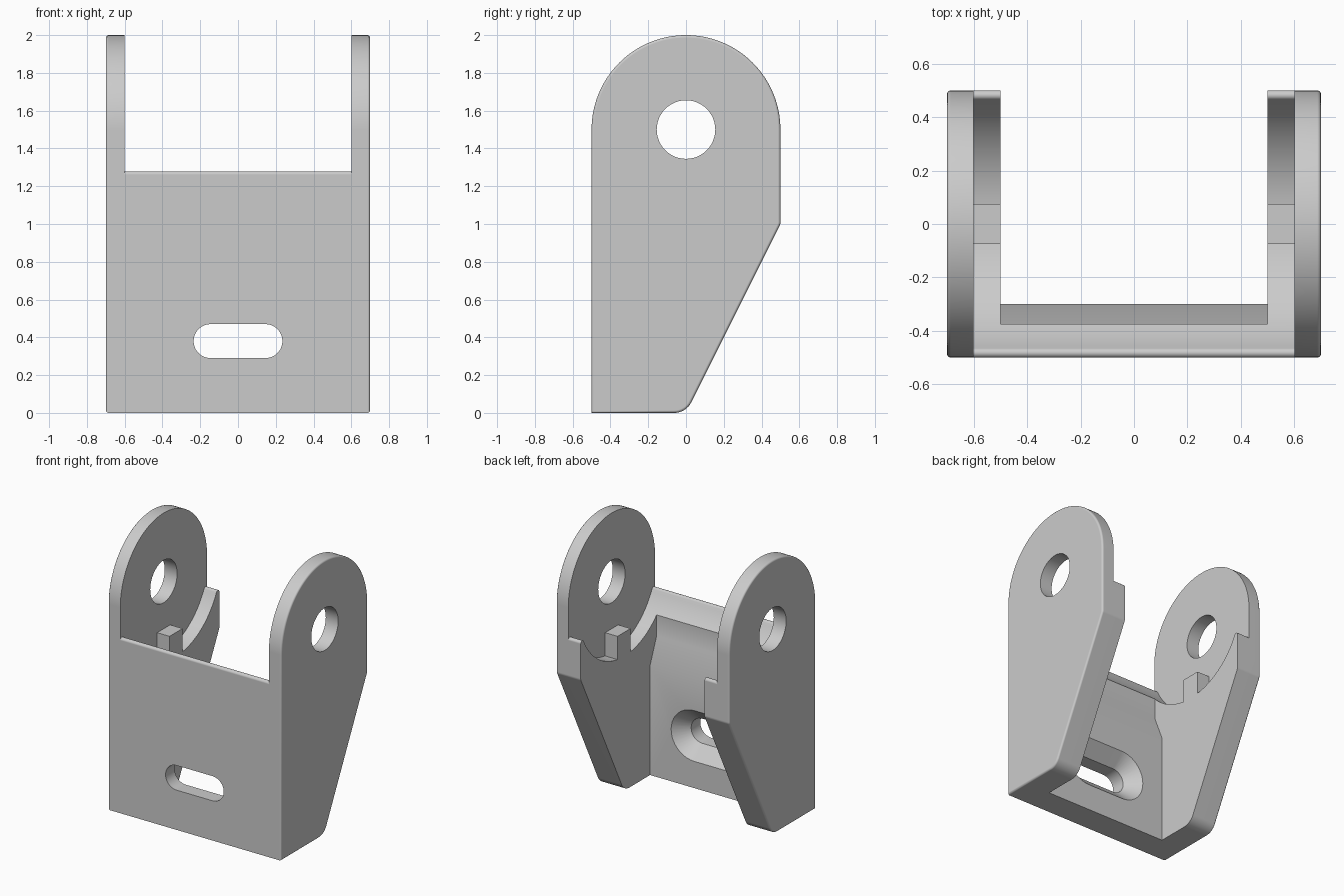
import bpy, bmesh, math

if "Cube" in bpy.data.objects:
    bpy.data.objects.remove(bpy.data.objects["Cube"])

grey = bpy.data.materials.new("light_grey")
grey.diffuse_color = (0.6, 0.6, 0.6, 1)
grey.use_nodes = True
grey.node_tree.nodes["Principled BSDF"].inputs["Base Color"].default_value = grey.diffuse_color


def loft(name, rings):
    """Closed solid from a list of equal-length point rings."""
    bm = bmesh.new()
    loops = [[bm.verts.new(p) for p in ring] for ring in rings]
    n = len(loops[0])
    bm.faces.new(loops[0])
    bm.faces.new(loops[-1])
    for a, b in zip(loops, loops[1:]):
        for i in range(n):
            j = (i + 1) % n
            bm.faces.new((a[i], a[j], b[j], b[i]))
    bmesh.ops.recalc_face_normals(bm, faces=bm.faces)
    mesh = bpy.data.meshes.new(name)
    bm.to_mesh(mesh)
    bm.free()
    obj = bpy.data.objects.new(name, mesh)
    bpy.context.collection.objects.link(obj)
    mesh.materials.append(grey)
    return obj


def prism(name, profile, half_width):
    """Side (y, z) profile extruded along x."""
    return loft(name, [[(x, y, z) for y, z in profile] for x in (-half_width, half_width)])


def arc(cy, cz, r, a0, a1, n):
    """Arc points, angles in degrees."""
    angles = [math.radians(a0 + (a1 - a0) * i / n) for i in range(n + 1)]
    return [(cy + r * math.cos(a), cz + r * math.sin(a)) for a in angles]


def cut(target, cutter):
    cutter.hide_render = True
    mod = target.modifiers.new("cut", 'BOOLEAN')
    mod.operation = 'DIFFERENCE'
    mod.solver = 'EXACT'
    mod.object = cutter
    bpy.context.view_layer.objects.active = target
    bpy.ops.object.modifier_apply(modifier=mod.name)
    bpy.data.objects.remove(cutter)


PIVOT = 1.5      # height of the pin hole
# Solid side outline: round top, tapered rear, rounded toe
slope = math.degrees(math.atan2(1, 0.5))
toe_r = 0.1
toe_y = -toe_r * math.tan(math.radians(slope / 2))
outline = [(-0.5, 0)]
outline += arc(toe_y, toe_r, toe_r, -90, slope - 90, 8)
outline += arc(0.46, 1.009, 0.04, slope - 90, 0, 4)
outline += arc(0, PIVOT, 0.5, 0, 180, 64)
bracket = prism("bracket", outline, 0.7)

# Soft rim around both outer side faces
bm = bmesh.new()
bm.from_mesh(bracket.data)
rim = [e for e in bm.edges if abs(e.verts[0].co.x + e.verts[1].co.x) > 1.39]
bmesh.ops.bevel(bm, geom=rim, offset=0.014, segments=3, profile=0.5, affect='EDGES')
bm.to_mesh(bracket.data)
bm.free()

# Upper opening between the ears: round seat with rounded lips and a stop block
R, lip = 0.52, 0.018
lip_y = 0.5 - lip
lip_z = PIVOT - math.sqrt((R + lip) ** 2 - lip_y ** 2)
lip_a = math.degrees(math.atan2(PIVOT - lip_z, -lip_y))
half = arc(lip_y, lip_z, lip, 0, lip_a, 8)
start = math.degrees(math.atan2(lip_z - PIVOT, lip_y))
stop = -math.degrees(math.acos(0.075 / R))
half += arc(0, PIVOT, R, start, stop, 24)[1:]
half += [(0.075, 1.155)]
half = [(0.6, lip_z)] + half
seat = half + [(-y, z) for y, z in reversed(half)] + [(-0.6, 2.2), (0.6, 2.2)]
cut(bracket, prism("seat_cutter", seat, 0.6))

# Channel between the thick pads, leaving the stepped front plate
channel = [(-0.3, -0.1), (-0.3, 0.8), (-0.375, 0.985), (-0.375, 2.2), (0.6, 2.2), (0.6, -0.1)]
cut(bracket, prism("channel_cutter", channel, 0.5))

# Pin hole through both ears
cut(bracket, prism("pin_cutter", arc(0, PIVOT, 0.155, 0, 352.5, 47), 0.9))


# Slot in the front plate, countersunk from the inside
def stadium(y, r):
    pts = arc(0.145, 0.38, r, -90, 90, 20) + arc(-0.145, 0.38, r, 90, 270, 20)
    return [(x, y, z) for x, z in pts]


cut(bracket, loft("slot_cutter", [stadium(-0.6, 0.09), stadium(-0.395, 0.09),
                                  stadium(-0.28, 0.205)]))

# Smooth curves, crisp edges
bpy.ops.object.select_all(action='DESELECT')
bracket.select_set(True)
bpy.context.view_layer.objects.active = bracket
bpy.ops.object.shade_smooth_by_angle(angle=math.radians(32))
weighted = bracket.modifiers.new("even_shading", 'WEIGHTED_NORMAL')
weighted.keep_sharp = True
